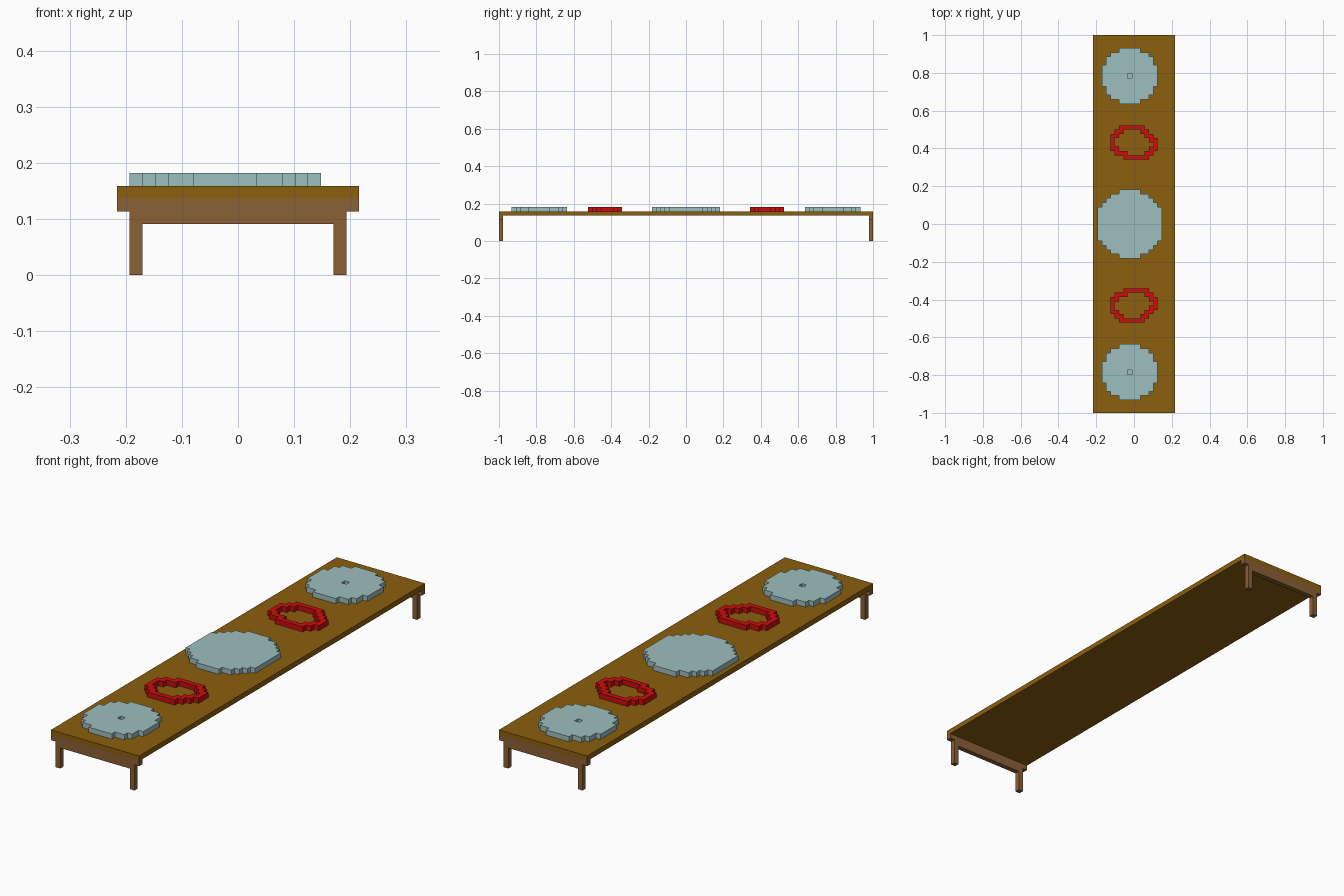
import bpy, bmesh, math

V = 2 / 88            # one block
NX, NY = 19, 88       # table size in blocks

if "Cube" in bpy.data.objects:
    bpy.data.objects.remove(bpy.data.objects["Cube"])


def material(name, rgb):
    m = bpy.data.materials.new(name)
    m.use_nodes = True
    m.diffuse_color = (*rgb, 1)
    m.node_tree.nodes["Principled BSDF"].inputs["Base Color"].default_value = (*rgb, 1)
    return m


golden = material("golden_wood", (0.258, 0.115, 0.004))
brown = material("brown_wood", (0.26, 0.115, 0.037))
blue = material("pale_blue", (0.34, 0.52, 0.52))
red = material("red", (0.6, 0.004, 0.004))


def finish(name, bm, mat):
    bmesh.ops.recalc_face_normals(bm, faces=bm.faces)
    mesh = bpy.data.meshes.new(name)
    bm.to_mesh(mesh)
    bm.free()
    mesh.materials.append(mat)
    obj = bpy.data.objects.new(name, mesh)
    bpy.context.collection.objects.link(obj)


def point(i, j, k):
    return ((i - NX / 2) * V, (j - NY / 2) * V, k * V)


def box(name, lo, hi, mat):
    """Box between two corners in block units."""
    a, b = point(*lo), point(*hi)
    bm = bmesh.new()
    bmesh.ops.create_cube(bm, size=1)
    for v in bm.verts:
        v.co = [a[n] if v.co[n] < 0 else b[n] for n in range(3)]
    finish(name, bm, mat)


def slab(name, cells, mat):
    """One-block-high slab on the table covering the given cells."""
    bm = bmesh.new()
    verts = {}
    for i, j in cells:
        corners = [(i, j), (i + 1, j), (i + 1, j + 1), (i, j + 1)]
        for c in corners:
            if c not in verts:
                verts[c] = bm.verts.new(point(*c, 7))
        bm.faces.new([verts[c] for c in corners])
    top = bmesh.ops.extrude_face_region(bm, geom=bm.faces[:])["geom"]
    bmesh.ops.translate(bm, vec=(0, 0, V),
                        verts=[g for g in top if isinstance(g, bmesh.types.BMVert)])
    bmesh.ops.recalc_face_normals(bm, faces=bm.faces)
    bmesh.ops.dissolve_limit(bm, angle_limit=math.radians(1),
                             verts=bm.verts, edges=bm.edges)
    finish(name, bm, mat)


def disc(cx, cy, r2):
    return [(i, j) for i in range(NX) for j in range(NY)
            if (i - cx) ** 2 + (j - cy) ** 2 <= r2]


# Table board
box("table_top", (0, 0, 6), (NX, NY, 7), golden)

# Aprons and legs at both ends
for end, y in (("front", 0), ("back", NY - 1)):
    box(end + "_upper_apron", (0, y, 5), (NX, y + 1, 6), brown)
    box(end + "_lower_apron", (1, y, 4), (NX - 1, y + 1, 5), brown)
    for side, x in (("right", 1), ("left", NX - 2)):
        box(f"{end}_{side}_leg", (x, y, 0), (x + 1, y + 1, 4), brown)

# Plates: a large one in the middle, one with a centre pit at each end
slab("middle_plate", disc(8, 43.5, 62), blue)
for end, cy in (("front", 9), ("back", 78)):
    slab(end + "_plate", [c for c in disc(8, cy, 42) if c != (8, cy)], blue)
    box(end + "_plate_pit", (8, cy, 7), (9, cy + 1, 7.2), blue)

# Red rings, mirrored front to back
RING = ["..######...",
        ".##....##..",
        "##......##.",
        "#........##",
        "#.........#",
        "##.......##",
        ".###....##.",
        "...######.."]
back_ring = [(4 + i, 66 - r) for r, row in enumerate(RING)
             for i, ch in enumerate(row) if ch == "#"]
slab("back_ring", back_ring, red)
slab("front_ring", [(i, NY - 1 - j) for i, j in back_ring], red)
